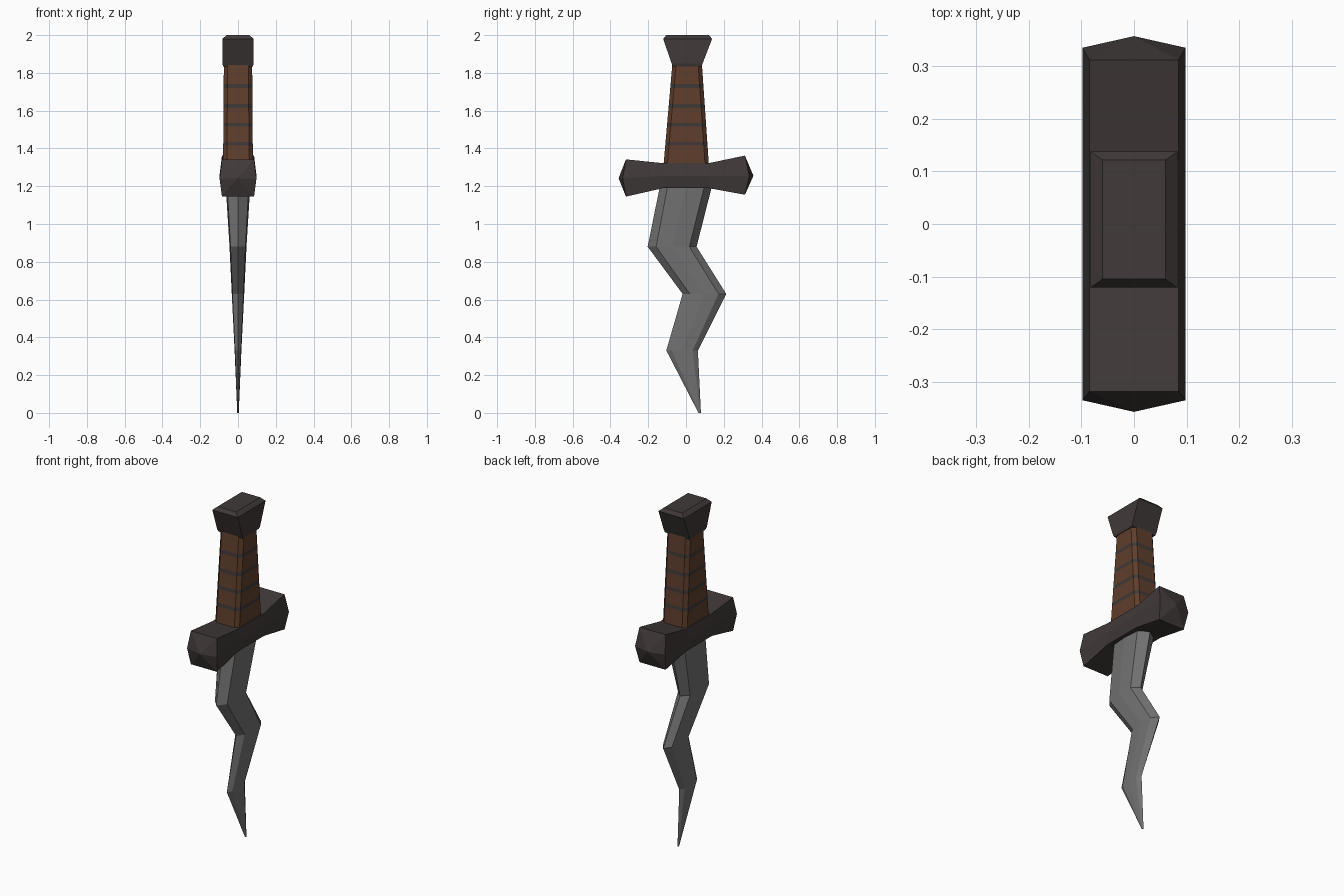
import bpy, bmesh

if "Cube" in bpy.data.objects:
    bpy.data.objects.remove(bpy.data.objects["Cube"])


def material(name, rgb):
    m = bpy.data.materials.new(name)
    m.diffuse_color = (*rgb, 1)
    m.use_nodes = True
    m.node_tree.nodes["Principled BSDF"].inputs["Base Color"].default_value = m.diffuse_color
    return m


STEEL = material("grey steel", (0.17, 0.17, 0.17))
IRON = material("dark iron", (0.052, 0.041, 0.041))
LEATHER = material("brown leather", (0.115, 0.048, 0.026))
CORD = material("dark cord", (0.05, 0.041, 0.038))


def loft(name, rings, mats, start=None, end=None, band_rule=None):
    """Skin equal-sized rings; close each end with a fan to a point or a flat face."""
    bm = bmesh.new()
    loops = [[bm.verts.new(p) for p in r] for r in rings]
    n = len(loops[0])
    for k, (a, b) in enumerate(zip(loops, loops[1:])):
        for i in range(n):
            j = (i + 1) % n
            f = bm.faces.new((a[i], a[j], b[j], b[i]))
            if band_rule:
                f.material_index = band_rule(k)
    for ring, tip in ((loops[0], start), (loops[-1], end)):
        if tip is None:
            bm.faces.new(ring)
        else:
            v = bm.verts.new(tip)
            for i in range(n):
                bm.faces.new((ring[i], ring[(i + 1) % n], v))
    bmesh.ops.recalc_face_normals(bm, faces=bm.faces)
    me = bpy.data.meshes.new(name)
    bm.to_mesh(me)
    bm.free()
    for m in mats:
        me.materials.append(m)
    ob = bpy.data.objects.new(name, me)
    bpy.context.collection.objects.link(ob)
    return ob


def rect(z, hx, y0, y1):
    return [(-hx, y0, z), (hx, y0, z), (hx, y1, z), (-hx, y1, z)]


def chamfered(z, hx, y0, y1, c):
    return [(-hx + c, y0, z), (hx - c, y0, z), (hx, y0 + c, z), (hx, y1 - c, z),
            (hx - c, y1, z), (-hx + c, y1, z), (-hx, y1 - c, z), (-hx, y0 + c, z)]


# Wavy blade: height, half thickness, front edge, front bevel, back bevel, back edge
stations = [
    (1.25, 0.068, -0.128, -0.088, 0.110, 0.150),
    (0.88, 0.045, -0.203, -0.158, 0.018, 0.056),
    (0.63, 0.033, -0.018, 0.020, 0.172, 0.213),
    (0.33, 0.018, -0.104, -0.075, 0.035, 0.063),
    (0.00, 0.004, 0.066, 0.069, 0.075, 0.079),
]
blade = []
for z, w, y0, y1, y2, y3 in stations:
    mid, s = (y0 + y3) / 2, 0.88 * w
    blade.append([(0, y0, z), (s, y1, z), (w, mid, z), (s, y2, z),
                  (0, y3, z), (-s, y2, z), (-w, mid, z), (-s, y1, z)])
loft("blade", blade, [STEEL])


# Crossguard: six-sided section swelling toward pointed ends
def guard_ring(y, ymid, low, mid, high):
    return [(-0.085, y, high), (0.085, y, high), (0.098, ymid, mid),
            (0.085, y, low), (-0.085, y, low), (-0.098, ymid, mid)]


loft("crossguard", [
    guard_ring(-0.318, -0.335, 1.145, 1.242, 1.342),
    guard_ring(-0.12, -0.12, 1.190, 1.255, 1.322),
    guard_ring(0.12, 0.12, 1.190, 1.255, 1.322),
    guard_ring(0.312, 0.335, 1.155, 1.255, 1.362),
], [IRON], start=(0, -0.357, 1.242), end=(0, 0.357, 1.255))

# Tapered grip with cord bands set into the leather
levels = [1.30]
for c in (1.425, 1.525, 1.625, 1.73):
    levels += [c - 0.01, c + 0.01]
levels.append(1.85)
grip = []
for z in levels:
    t = (z - 1.30) / 0.55
    grip.append(chamfered(z, 0.079 - 0.004 * t, -0.120 + 0.048 * t, 0.122 - 0.038 * t, 0.02))
loft("grip", grip, [LEATHER, CORD], band_rule=lambda k: k % 2)

# Flared pommel with a bevelled top
loft("pommel", [
    rect(1.835, 0.079, -0.070, 0.083),
    rect(1.85, 0.083, -0.076, 0.088),
    rect(1.98, 0.083, -0.121, 0.138),
    rect(2.00, 0.060, -0.105, 0.122),
], [IRON])
